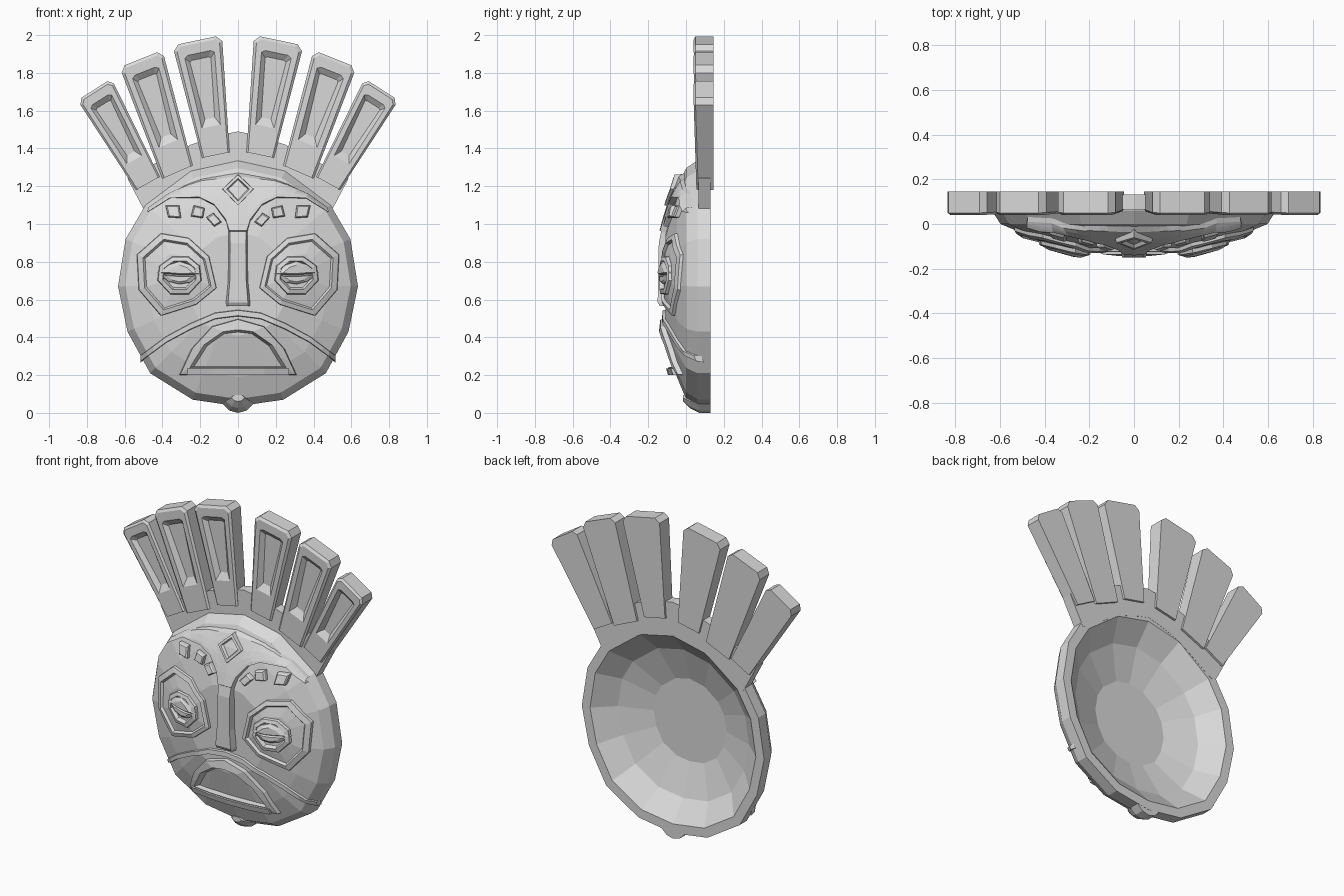
import bpy, bmesh
from mathutils import Vector
from mathutils.bvhtree import BVHTree

cube = bpy.data.objects.get("Cube")
if cube:
    bpy.data.objects.remove(cube, do_unlink=True)

stone = bpy.data.materials.new("plain_grey")
stone.use_nodes = True
GREY = (0.7, 0.7, 0.7, 1)
stone.diffuse_color = GREY
stone.node_tree.nodes["Principled BSDF"].inputs["Base Color"].default_value = GREY


def loft(name, loops, closed=True, wrap=False):
    """Skin a list of equal-length point loops with flat faces."""
    bm = bmesh.new()
    rows = [[bm.verts.new(p) for p in loop] for loop in loops]
    n = len(rows[0])
    pairs = list(zip(rows, rows[1:])) + ([(rows[-1], rows[0])] if wrap else [])
    for a, b in pairs:
        for i in range(n if closed else n - 1):
            j = (i + 1) % n
            bm.faces.new((a[i], a[j], b[j], b[i]))
    if closed and not wrap:
        bm.faces.new(rows[0])
        bm.faces.new(rows[-1])
    bmesh.ops.recalc_face_normals(bm, faces=bm.faces)
    mesh = bpy.data.meshes.new(name)
    bm.to_mesh(mesh)
    bm.free()
    mesh.materials.append(stone)
    obj = bpy.data.objects.new(name, mesh)
    bpy.context.collection.objects.link(obj)
    return obj


def flip(pts, s):
    return [(x * s, z) for x, z in pts]


def sym_loop(half):
    return half + flip(half[1:-1], -1)[::-1]


def sym_path(half):
    return flip(half[1:], -1)[::-1] + half


def mix(p, q, t):
    return tuple(a + (b - a) * t for a, b in zip(p, q))


def dense(path):
    """Insert a midpoint in every segment, so strips hug the face."""
    out = [path[0]]
    for p, q in zip(path, path[1:]):
        out += [mix(p, q, .5), q]
    return out


def grow(pts, s, c):
    return [mix(c, p, s) for p in pts]


def at(pts, y):
    return [(x, y, z) for x, z in pts]


# Hollow face shell
C = (0, 0.68)
rim = sym_loop([(0, .035), (.24, .07), (.465, .21), (.585, .43), (.635, .67),
                (.595, .92), (.49, 1.1), (.25, 1.28), (0, 1.335)])
profile = [(.4, -.04), (.72, .025), (.91, .13), (1, .13), (1, .06),
           (.94, 0), (.76, -.048), (.42, -.108)]
shell = loft("face_shell", [at(grow(rim, s, C), y) for s, y in profile])

bm = bmesh.new()
bm.from_mesh(shell.data)
tree = BVHTree.FromBMesh(bm)
bm.free()


def on_face(pts, lift):
    """Put flat points on the front of the shell, raised by lift."""
    out = []
    for x, z in pts:
        hit = tree.ray_cast(Vector((x, -1, z)), Vector((0, 1, 0)))[0]
        out.append((x, (hit.y if hit else .07) - lift, z))
    return out


BURY = -.025

# Raised forehead with brow arches
brow = dense(sym_path([(0, .93), (.045, .93), (.06, 1), (.12, 1.09),
                       (.2, 1.135), (.36, 1.135), (.48, 1.06)]))
crest = dense(sym_path([(0, 1.29), (.06, 1.28), (.12, 1.265), (.2, 1.245),
                        (.27, 1.215), (.37, 1.165), (.475, 1.09)]))
loft("forehead", [on_face([mix(p, q, t) for p, q in zip(brow, crest)], h)
                  for t, h in ((0, BURY), (.1, .035), (.3, .035), (.5, .032),
                               (.7, .028), (.9, .02), (1, BURY))], closed=False)

# Forehead diamond frame
gem = [(0, 1.265), (.085, 1.185), (0, 1.095), (-.085, 1.185)]
G = (0, 1.185)
loft("forehead_diamond", [on_face(grow(gem, s, G), h) for s, h in
     ((1, 0), (.95, .046), (.72, .046), (.6, .025))], wrap=True)

# Nose ridge
loft("nose", [on_face([(-w, z), (w, z)], BURY) +
              on_face([(w * .75, z), (-w * .75, z)], h)
              for w, z, h in ((.07, .565, .03), (.07, .585, .042),
                              (.058, .7, .04), (.055, .9, .036), (.06, 1, .03))])

# Cheek ridge
cheek = dense(dense(sym_path([(0, .535), (.12, .52), (.25, .465),
                              (.38, .395), (.515, .295)])))
loft("cheek_ridge", [on_face([(x, z + .014)], BURY) + on_face([(x, z + .008)], .016)
                     + on_face([(x, z - .02)], .018) + on_face([(x, z - .028)], BURY)
                     for x, z in cheek])

# Mouth frame and lower lip
lip_out = sym_loop(dense([(0, .5), (.14, .46), (.25, .34), (.315, .2), (0, .2)]))
lip_in = sym_loop(dense([(0, .44), (.08, .43), (.18, .36), (.255, .24), (0, .24)]))
M = (0, .31)
loft("mouth_frame", [on_face(lip_out, BURY), on_face(grow(lip_out, .97, M), .028),
                     on_face(lip_in, .034), on_face(grow(lip_in, .88, M), -.01)],
     wrap=True)
loft("lower_lip", [on_face([(x, .2), (x, .24)], BURY) +
                   on_face([(x, .235), (x, .2)], .045)
                   for x in (-.27, -.14, 0, .14, .27)])

# Chin knob
chin = [(-.085, .05), (-.045, .012), (0, 0), (.045, .012), (.085, .05),
        (.05, .085), (-.05, .085)]
K = (0, .1)
loft("chin_knob", [at(grow(chin, s, K), y) for s, y in
                   ((1, .129), (1, .07), (.75, .02), (.4, -.015))])

# Outlines for the eyes, lids and brow studs
socket = dense([(.11, .66), (.15, .83), (.26, .93), (.41, .955), (.54, .84),
                (.53, .65), (.41, .51), (.22, .57), (.11, .66)])[:-1]
iris = [(.19, .7), (.2, .78), (.26, .83), (.35, .83), (.42, .78),
        (.43, .7), (.36, .625), (.26, .625)]
upper_lid = [(.19, .735), (.25, .785), (.31, .805), (.37, .785), (.43, .74),
             (.37, .735), (.31, .73), (.25, .73)]
lower_lid = [(.2, .73), (.25, .725), (.31, .725), (.37, .73), (.42, .735),
             (.37, .695), (.31, .68), (.25, .69)]
studs = [[(.085, 1.01), (.13, 1.06), (.17, 1.035), (.125, .985)],
         [(.175, 1.085), (.235, 1.1), (.25, 1.04), (.185, 1.03)],
         [(.31, 1.1), (.385, 1.1), (.37, 1.035), (.3, 1.03)]]
E = (.31, .73)

# Plume corners: inner base, outer base, outer tip, inner tip
plumes = [((.045, 1.38), (.19, 1.35), (.347, 1.945), (.085, 2)),
          ((.24, 1.31), (.4, 1.24), (.627, 1.83), (.4, 1.92)),
          ((.415, 1.25), (.54, 1.18), (.85, 1.655), (.67, 1.77))]
edge = [(0, 0), (1, 0), (1, .95), (.88, 1), (.12, 1), (0, .95)]
face = [(.06, 0), (.94, 0), (.94, .94), (.85, .975), (.15, .975), (.06, .94)]
groove = [(.22, .25), (.78, .25), (.82, .87), (.74, .89), (.26, .89), (.18, .87)]
floor = [(.36, .32), (.64, .32), (.73, .83), (.68, .84), (.32, .84), (.27, .83)]


def plume_points(corners, uv, front, side):
    a, b, c, d = map(Vector, corners)
    out = []
    for u, v in uv:
        p = a.lerp(b, u).lerp(d.lerp(c, u), v)
        y = front if front > .1 else front + .015 * (1 - v)
        out.append((p.x * side, y, p.y))
    return out


for side, tag in ((1, "left"), (-1, "right")):
    e = (E[0] * side, E[1])

    def stack(name, pts, c, levels):
        pts = flip(pts, side)
        loft(tag + "_" + name, [on_face(grow(pts, s, c), h) for s, h in levels])

    stack("eye_socket", socket, e, ((1, BURY), (.97, .016), (.84, .022),
                                    (.79, .006), (.5, .014)))
    stack("eye_ring", iris, e, ((1, 0), (.94, .03), (.74, .035), (.64, .012)))
    stack("upper_lid", upper_lid, (e[0], .75), ((1, 0), (.95, .03), (.6, .043)))
    stack("lower_lid", lower_lid, (e[0], .715), ((1, 0), (.95, .025), (.6, .035)))
    for i, stud in enumerate(studs):
        mid = (sum(p[0] for p in stud) / 4 * side, sum(p[1] for p in stud) / 4)
        stack("brow_stud_%d" % (i + 1), stud, mid, ((1, BURY), (.95, .022), (.75, .03)))
    for i, corners in enumerate(plumes):
        loft("%s_plume_%d" % (tag, i + 1),
             [plume_points(corners, uv, y, side) for uv, y in
              ((edge, .145), (edge, .05), (face, .04), (groove, .04), (floor, .065))])

# Crown band behind the head
band_out = sym_path([(0, 1.49), (.1, 1.47), (.25, 1.42), (.36, 1.36),
                     (.52, 1.28), (.585, 1.24)])
band_in = sym_path([(0, 1.3), (.08, 1.28), (.2, 1.24), (.3, 1.18),
                    (.42, 1.1), (.49, 1.06)])
loft("crown_band", [at([a, b], .065) + at([b, a], .131)
                    for a, b in zip(band_in, band_out)])
